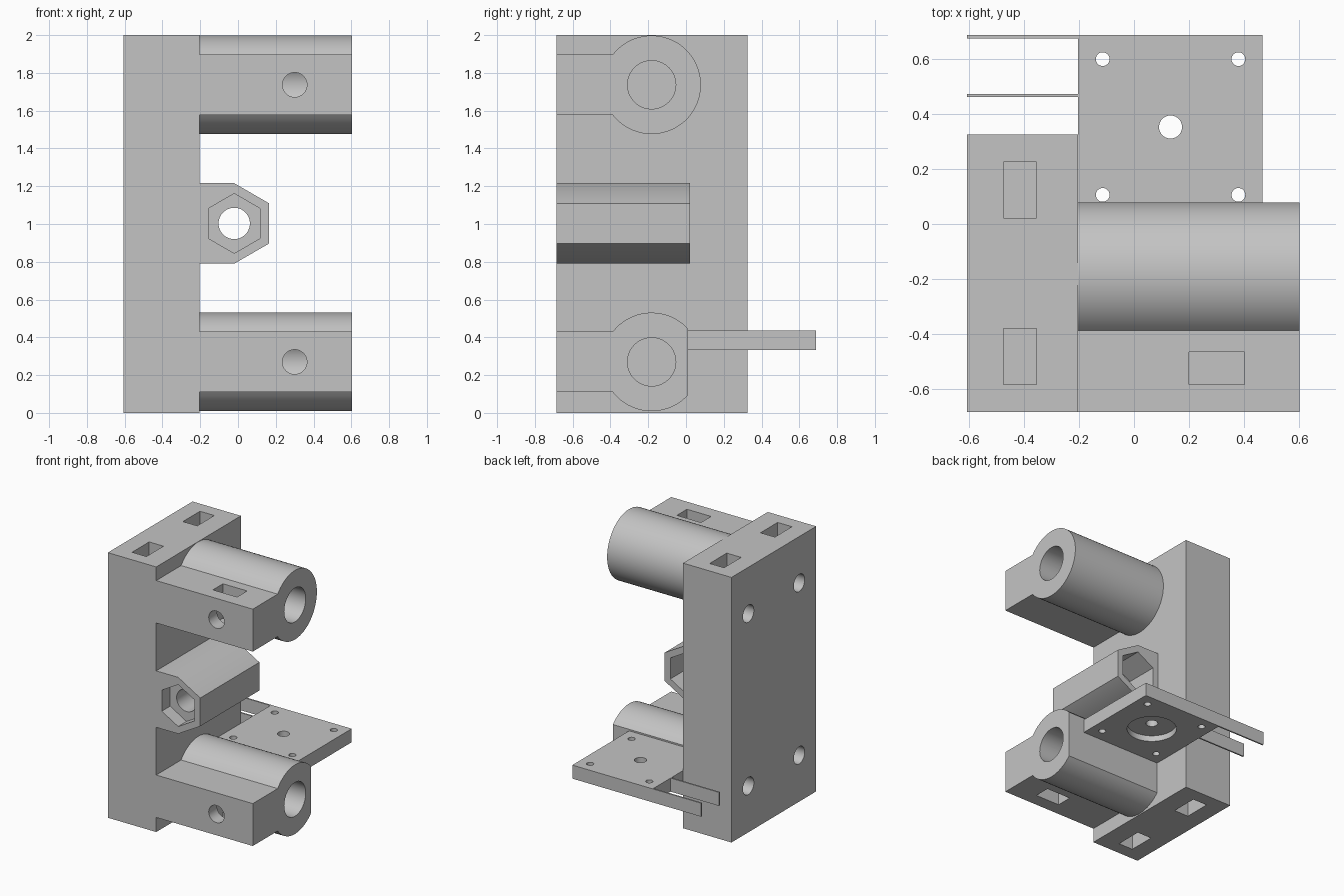
import bpy, bmesh
from math import sin, cos, pi, asin

cube = bpy.data.objects.get("Cube")
if cube:
    bpy.data.objects.remove(cube, do_unlink=True)

GREY = (0.55, 0.55, 0.55, 1)
grey = bpy.data.materials.new("plain grey")
grey.use_nodes = True
grey.diffuse_color = GREY
grey.node_tree.nodes["Principled BSDF"].inputs["Base Color"].default_value = GREY


def prism(name, outline, axis, lo, hi):
    """Extrude a 2D outline along an axis, from lo to hi."""
    place = {"x": lambda u, v, t: (t, u, v),
             "y": lambda u, v, t: (u, t, v),
             "z": lambda u, v, t: (u, v, t)}[axis]
    bm = bmesh.new()
    a = [bm.verts.new(place(u, v, lo)) for u, v in outline]
    b = [bm.verts.new(place(u, v, hi)) for u, v in outline]
    bm.faces.new(a)
    bm.faces.new(b)
    for i in range(len(a)):
        j = (i + 1) % len(a)
        bm.faces.new((a[i], a[j], b[j], b[i]))
    bmesh.ops.recalc_face_normals(bm, faces=bm.faces)
    mesh = bpy.data.meshes.new(name)
    bm.to_mesh(mesh)
    bm.free()
    mesh.materials.append(grey)
    ob = bpy.data.objects.new(name, mesh)
    bpy.context.collection.objects.link(ob)
    return ob


def ring(u, v, r, n=40):
    """Regular outline with a corner pointing up."""
    return [(u + r * sin(2 * pi * i / n), v + r * cos(2 * pi * i / n)) for i in range(n)]


def rect(u0, u1, v0, v1):
    return [(u0, v0), (u1, v0), (u1, v1), (u0, v1)]


def carve(ob, cutters):
    """Subtract cutters from a part and bake the outcome."""
    for c in cutters:
        c.hide_render = True
        mod = ob.modifiers.new("cut", "BOOLEAN")
        mod.operation, mod.solver, mod.object = "DIFFERENCE", "EXACT", c
    bpy.context.view_layer.update()
    graph = bpy.context.evaluated_depsgraph_get()
    mesh = bpy.data.meshes.new_from_object(ob.evaluated_get(graph))
    ob.modifiers.clear()
    ob.data = mesh
    for c in cutters:
        bpy.data.objects.remove(c, do_unlink=True)
    bpy.ops.object.select_all(action="DESELECT")
    ob.select_set(True)
    bpy.context.view_layer.objects.active = ob
    bpy.ops.object.shade_smooth_by_angle(angle=pi / 6)


# Upright plate with four blind screw holes and nut slots at both ends
upright = prism("upright_plate", rect(-0.607, -0.203, -0.685, 0.325), "z", 0, 2)
cuts = []
for y in (-0.483, 0.123):
    for z, lo, hi in ((0.35, -0.1, 0.46), (1.65, 1.54, 2.1)):
        cuts.append(prism("screw_hole", ring(y, z, 0.065), "x", -0.7, -0.29))
        cuts.append(prism("nut_slot", rect(-0.475, -0.355, y - 0.102, y + 0.102), "z", lo, hi))
carve(upright, cuts)

# Rod holder arms: block and barrel in one profile, bored from the side
R, HALF, CY = 0.261, 0.16, -0.182
start = pi - asin(HALF / R)
for name, cz, out in (("lower_rod_arm", 0.27, -1), ("upper_rod_arm", 1.737, 1)):
    arc = [start * (1 - 2 * i / 48) for i in range(49)]
    outline = [(-0.685, cz - HALF), (-0.685, cz + HALF)]
    outline += [(CY + R * cos(t), cz + R * sin(t)) for t in arc]
    arm = prism(name, outline, "x", -0.203, 0.603)
    slot = sorted((cz - out * 0.1, cz + out * 0.3))
    cuts = [prism("bore", ring(CY, cz, 0.128), "x", -0.3, 0.7),
            prism("set_screw_hole", ring(0.3, cz, 0.065), "y", -0.8, CY),
            prism("nut_slot", rect(0.2, 0.402, -0.585, -0.465), "z", *slot)]
    if out < 0:
        # flat back where the mounting shelf meets the barrel
        cuts.append(prism("flat", rect(0.01, 0.3, -0.2, 0.8), "x", -0.4, 0.8))
    carve(arm, cuts)

# Drive nut block with hexagonal pockets at both ends
CX, CZ = -0.02, 1.003
hexagon = ring(CX, CZ, 0.213, 6)
block = prism("drive_nut_block",
              [(-0.203, CZ + 0.213)] + hexagon[:4] + [(-0.203, CZ - 0.213)],
              "y", -0.685, 0.02)
carve(block, [prism("through_hole", ring(CX, CZ, 0.083), "y", -0.8, 0.2),
              prism("front_pocket", ring(CX, CZ, 0.158, 6), "y", -0.8, -0.585),
              prism("back_pocket", ring(CX, CZ, 0.158, 6), "y", -0.23, 0.2)])

# Mounting shelf with corner holes and a round recess underneath
SX, SY = 0.133, 0.353
shelf = prism("mounting_shelf", rect(-0.203, 0.468, 0.01, 0.687), "z", 0.333, 0.435)
cuts = [prism("centre_hole", ring(SX, SY, 0.042), "z", 0.2, 0.6),
        prism("round_recess", ring(SX, SY, 0.174), "z", 0.2, 0.378)]
for dx in (-1, 1):
    for dy in (-1, 1):
        cuts.append(prism("corner_hole", ring(SX + dx * 0.247, SY + dy * 0.247, 0.025),
                          "z", 0.2, 0.6))
carve(shelf, cuts)

# Thin support strips beside the shelf
for name, y in (("inner_strip", 0.463), ("outer_strip", 0.676)):
    prism(name, rect(-0.607, -0.203, y, y + 0.011), "z", 0.333, 0.435)
